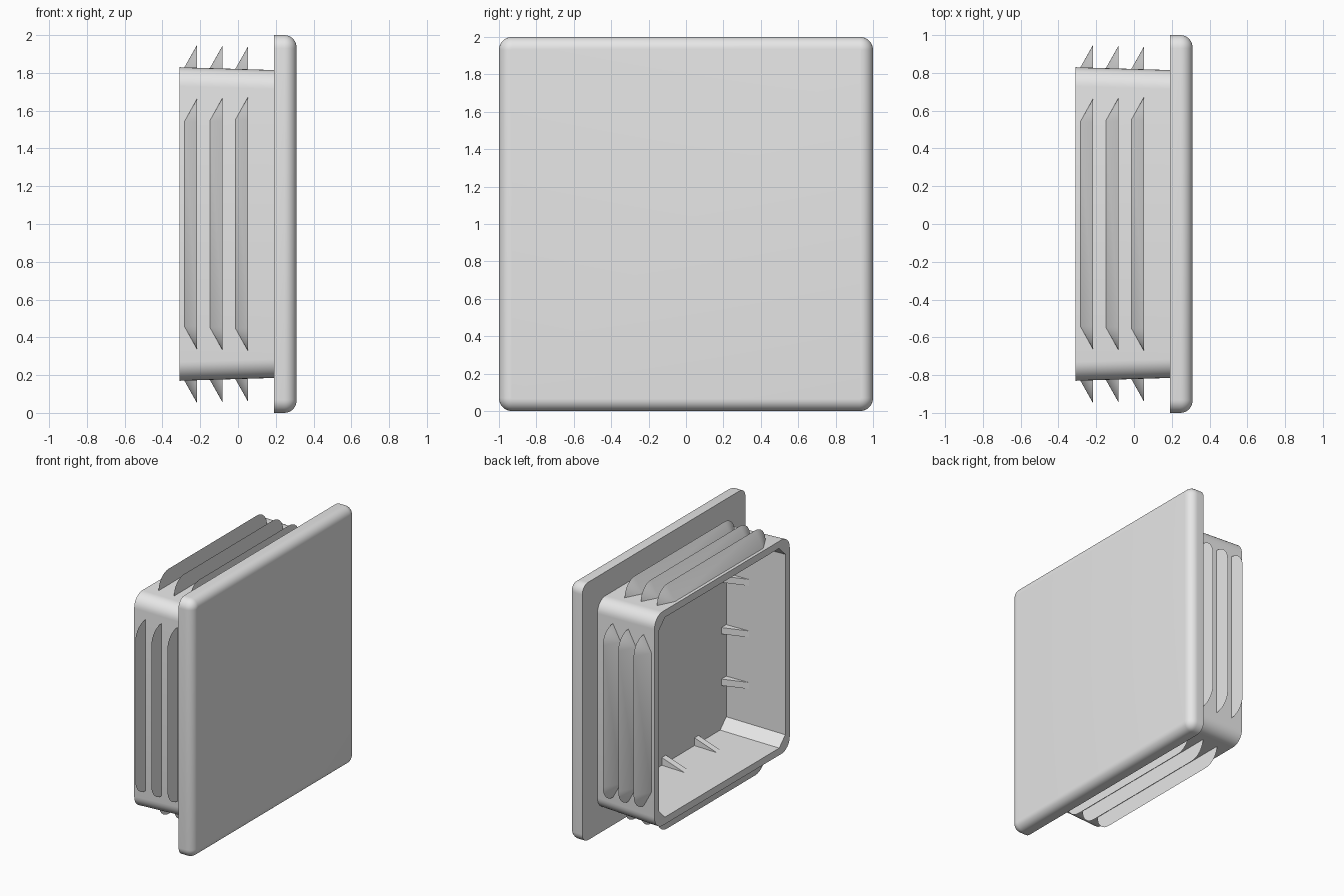
import bpy
import bmesh
from math import sin, cos, pi, radians
from mathutils import Matrix

if "Cube" in bpy.data.objects:
    bpy.data.objects.remove(bpy.data.objects["Cube"], do_unlink=True)

grey = bpy.data.materials.new("plain_grey")
grey.use_nodes = True
grey.diffuse_color = (0.8, 0.8, 0.8, 1)
grey.node_tree.nodes["Principled BSDF"].inputs["Base Color"].default_value = (0.8, 0.8, 0.8, 1)

CENTRE_Z = 1.0
X_OPEN, X_BACK, X_FACE = -0.31, 0.19, 0.31
STEPS = 8


def finish(bm, name, turn=0):
    """Turn a part about the x axis, lift it to the centre height, add it to the scene."""
    bmesh.ops.recalc_face_normals(bm, faces=bm.faces)
    bm.transform(Matrix.Translation((0, 0, CENTRE_Z)) @ Matrix.Rotation(turn * pi / 2, 4, 'X'))
    mesh = bpy.data.meshes.new(name)
    bm.to_mesh(mesh)
    bm.free()
    mesh.materials.append(grey)
    obj = bpy.data.objects.new(name, mesh)
    bpy.context.collection.objects.link(obj)
    bpy.ops.object.select_all(action='DESELECT')
    obj.select_set(True)
    bpy.context.view_layer.objects.active = obj
    bpy.ops.object.shade_smooth_by_angle(angle=radians(30))


def square_loop(bm, x, half, corner, chamfer=False):
    """Square section with rounded or chamfered corners."""
    verts = []
    c = half - corner
    for k in range(4):
        rot = Matrix.Rotation(k * pi / 2, 3, 'X')
        for i in range(STEPS + 1):
            t = i / STEPS
            u, v = (1 - t, t) if chamfer else (cos(t * pi / 2), sin(t * pi / 2))
            p = Matrix.Translation((0, 0, 0)).to_3x3() @ rot
            verts.append(bm.verts.new(p.col[0] * x + p.col[1] * (c + corner * u)
                                      + p.col[2] * (c + corner * v)))
    return verts


def bridge(bm, a, b):
    for i in range(len(a)):
        j = (i + 1) % len(a)
        bm.faces.new((a[i], a[j], b[j], b[i]))


def sleeve_half(x):
    return 0.83 - 0.015 * (x - X_OPEN) / (X_BACK - X_OPEN)


# Cover plate with a filleted outer rim
bm = bmesh.new()
fillet = 0.065
loops = [square_loop(bm, X_BACK, 1, 0.07)]
for i in range(STEPS + 1):
    a = i / STEPS * pi / 2
    inset = fillet * (1 - cos(a))
    loops.append(square_loop(bm, X_FACE - fillet + fillet * sin(a), 1 - inset, 0.07 - inset))
for a, b in zip(loops, loops[1:]):
    bridge(bm, a, b)
bm.faces.new(loops[0])
bm.faces.new(loops[-1])
finish(bm, "cover_plate")

# Hollow tapered sleeve, rounded outside and chamfered inside
bm = bmesh.new()
loops = [square_loop(bm, X_BACK, sleeve_half(X_BACK), 0.1),
         square_loop(bm, X_OPEN, sleeve_half(X_OPEN), 0.1),
         square_loop(bm, X_OPEN, 0.775, 0.075, True),
         square_loop(bm, X_BACK, 0.765, 0.075, True)]
for a, b in zip(loops, loops[1:]):
    bridge(bm, a, b)
finish(bm, "sleeve")


def add_fin(turn, index):
    """Wedge fin with quarter-cone ends and a flat face toward the plate."""
    bm = bmesh.new()
    x0 = -0.285 + 0.135 * index
    x1 = x0 + 0.069
    flat, height = 0.54 + 0.005 * index, 0.125
    base = sleeve_half(x1) - 0.002
    right = bm.verts.new((x0, flat, sleeve_half(x0) - 0.002))
    left = bm.verts.new((x0, -flat, sleeve_half(x0) - 0.002))
    arcs = []
    for side in (1, -1):
        arcs.append([bm.verts.new((x1, side * (flat + height * cos(i / STEPS * pi / 2)),
                                   base + height * sin(i / STEPS * pi / 2)))
                     for i in range(STEPS + 1)])
    for apex, arc in zip((right, left), arcs):
        for p, q in zip(arc, arc[1:]):
            bm.faces.new((apex, p, q))
    bm.faces.new((right, arcs[0][-1], arcs[1][-1], left))
    bm.faces.new((right, left, arcs[1][0], arcs[0][0]))
    bm.faces.new(arcs[0] + arcs[1][::-1])
    finish(bm, f"grip_fin_{turn}_{index}", turn)


def add_gusset(turn, index):
    """Small triangular brace between the sleeve wall and the plate."""
    bm = bmesh.new()
    y = 0.4 * (index - 1)
    ends = []
    for side in (-0.025, 0.025):
        ends.append([bm.verts.new((x, y + side, z)) for x, z in
                     ((X_BACK, 0.78), (X_BACK, 0.705), (-0.01, 0.772), (-0.01, 0.78))])
    bridge(bm, *ends)
    for end in ends:
        bm.faces.new(end)
    finish(bm, f"inner_gusset_{turn}_{index}", turn)


# Three fins and three gussets on every side
for turn in range(4):
    for index in range(3):
        add_fin(turn, index)
        add_gusset(turn, index)
